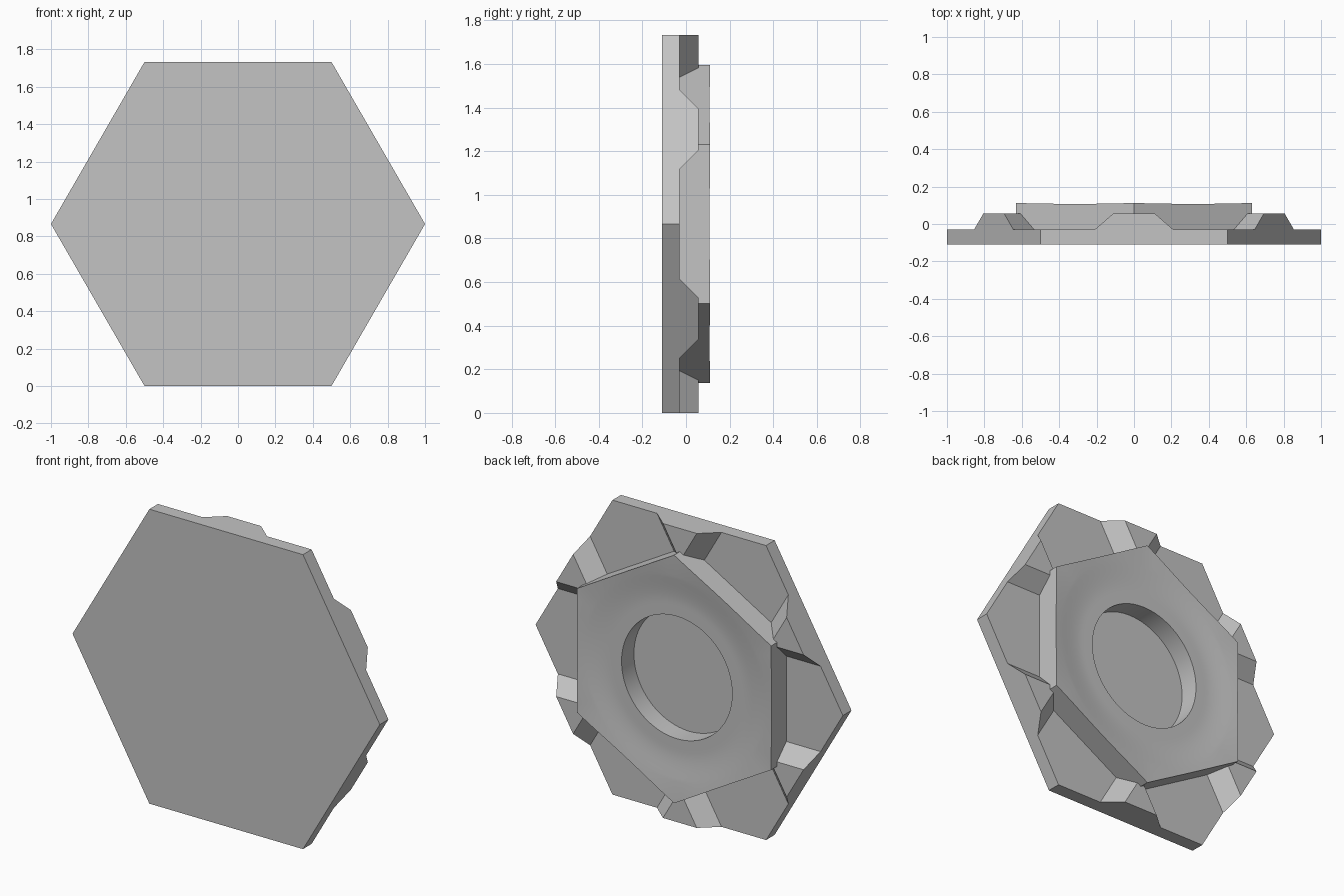
import bpy, bmesh
from math import sin, cos, pi, radians, sqrt

if "Cube" in bpy.data.objects:
    bpy.data.objects.remove(bpy.data.objects["Cube"])

MID_Z = sqrt(3) / 2          # height of the tile's centre
FRONT, BASE, RIDGE = -0.11, -0.03, 0.057   # depth levels
HUB_APOTHEM = 0.632
HOLE_R = 0.36

grey = bpy.data.materials.new("plain_grey")
grey.use_nodes = True
grey.diffuse_color = (0.55, 0.55, 0.55, 1)
grey.node_tree.nodes["Principled BSDF"].inputs["Base Color"].default_value = (0.55, 0.55, 0.55, 1)


def polar(angle, r, y, t=0.0):
    """Point at radius r along angle, shifted sideways by t."""
    return (r * cos(angle) - t * sin(angle), y, MID_Z + r * sin(angle) + t * cos(angle))


def bridge(bm, a, b):
    """Join two closed loops of vertices with quads."""
    n = len(a)
    return [bm.faces.new((a[i], a[(i + 1) % n], b[(i + 1) % n], b[i])) for i in range(n)]


def loft(bm, lower, upper):
    """Closed solid between two matching outlines."""
    a = [bm.verts.new(p) for p in lower]
    b = [bm.verts.new(p) for p in upper]
    bridge(bm, a, b)
    bm.faces.new(a)
    bm.faces.new(b)


def finish(bm, name):
    bmesh.ops.recalc_face_normals(bm, faces=bm.faces)
    mesh = bpy.data.meshes.new(name)
    bm.to_mesh(mesh)
    bm.free()
    mesh.materials.append(grey)
    obj = bpy.data.objects.new(name, mesh)
    bpy.context.collection.objects.link(obj)
    return obj


# Hexagonal backing plate, corners pointing sideways
bm = bmesh.new()
corners = [radians(60 * i) for i in range(6)]
loft(bm, [polar(a, 1, FRONT) for a in corners], [polar(a, 1, BASE) for a in corners])
finish(bm, "base_plate")


# Six tapered ridges from the hub corners to the plate edges
def wedge(angle, half_width, y):
    tip = MID_Z - half_width * sqrt(3)
    return [polar(angle, MID_Z, y, -half_width),
            polar(angle, MID_Z, y, half_width),
            polar(angle, tip, y)]


for i in range(6):
    bm = bmesh.new()
    angle = radians(30 + 60 * i)
    loft(bm, wedge(angle, 0.21, BASE), wedge(angle, 0.11, RIDGE))
    finish(bm, f"ridge_{i + 1}")


# Hexagonal hub with a shallow dished top and a round recess
def dish(r):
    u = min(max((r - 0.43) / 0.27, 0), 1)
    return 0.085 + 0.026 * u * u * (3 - 2 * u)


SEG, RINGS = 96, 14
angles = [2 * pi * i / SEG + pi / 6 for i in range(SEG)]
outer = [HUB_APOTHEM / cos((a - pi / 6) % (pi / 3) - pi / 6) for a in angles]

bm = bmesh.new()
loops = [[bm.verts.new(polar(a, HOLE_R, BASE)) for a in angles]]
for k in range(RINGS + 1):
    f = k / RINGS
    loop = []
    for a, edge in zip(angles, outer):
        # rings stay round until the last one, which follows the hexagon
        r = edge if k == RINGS else HOLE_R + (HUB_APOTHEM - 0.01 - HOLE_R) * f
        loop.append(bm.verts.new(polar(a, r, dish(r))))
    loops.append(loop)
loops.append([bm.verts.new(polar(a, r, BASE)) for a, r in zip(angles, outer)])
for a, b in zip(loops, loops[1:]):
    bridge(bm, a, b)
bridge(bm, loops[-1], loops[0])
hub = finish(bm, "dished_hub")

bpy.ops.object.select_all(action='DESELECT')
hub.select_set(True)
bpy.context.view_layer.objects.active = hub
bpy.ops.object.shade_smooth_by_angle(angle=radians(30))
